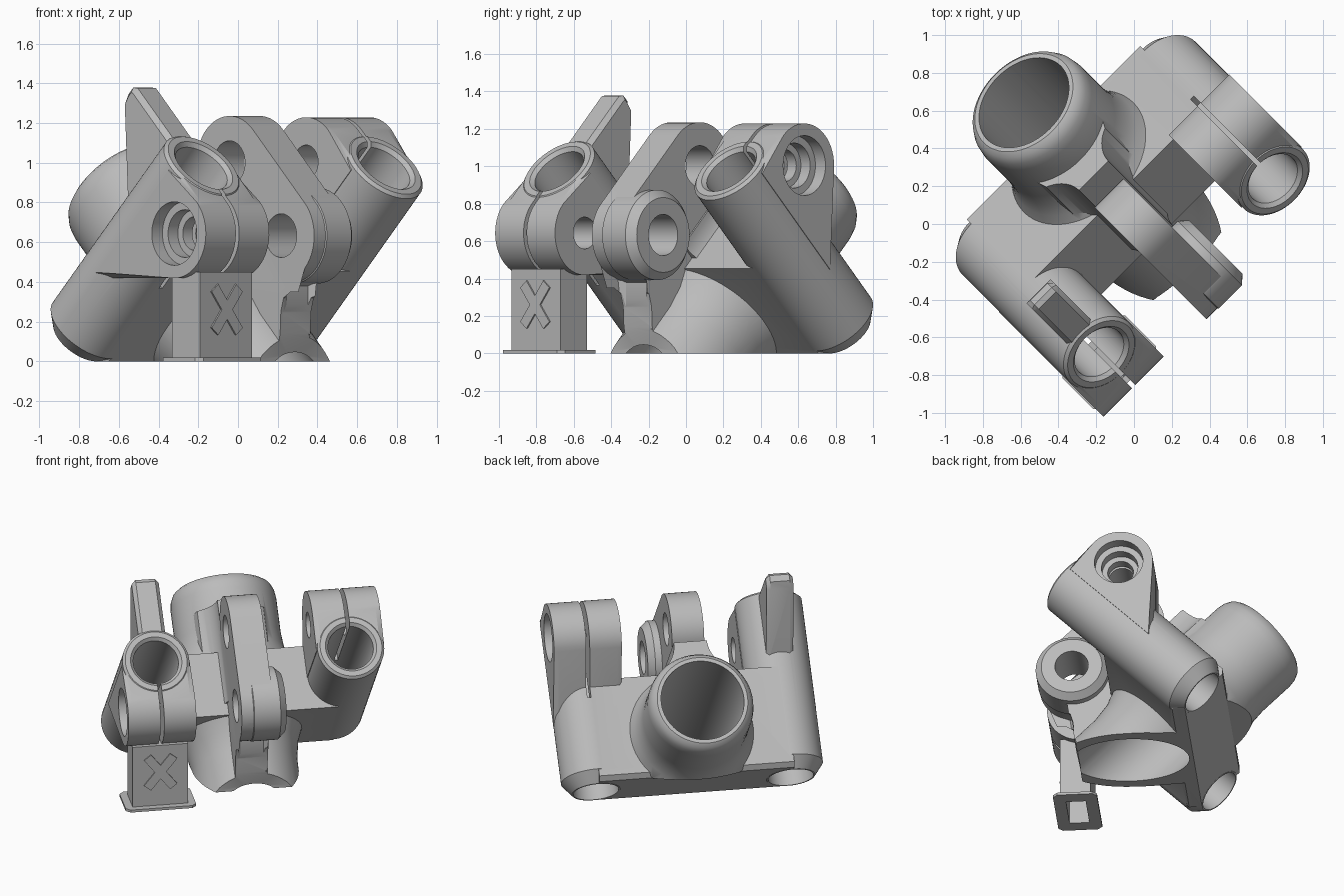
import bpy, bmesh, math
from mathutils import Matrix

if "Cube" in bpy.data.objects:
    bpy.data.objects.remove(bpy.data.objects["Cube"], do_unlink=True)

grey = bpy.data.materials.new("plain_grey")
grey.use_nodes = True
grey.diffuse_color = (0.5, 0.5, 0.5, 1)
grey.node_tree.nodes["Principled BSDF"].inputs["Base Color"].default_value = (0.5, 0.5, 0.5, 1)

# Tilted frame: a runs up the side tubes, q sideways, b up the large socket
H = math.sqrt(0.5)
TILT = Matrix(((0.5, H, -0.5, 0), (-0.5, H, 0.5, 0), (H, 0, H, 0), (0, 0, 0, 1)))
LEVEL = Matrix.Rotation(-math.pi / 4, 4, "Z")
PLACE = {"a": lambda u, v, h: (h, u, v),
         "q": lambda u, v, h: (u, h, v),
         "b": lambda u, v, h: (u, v, h)}


def finish(name, bm, frame=TILT):
    bmesh.ops.recalc_face_normals(bm, faces=bm.faces[:])
    bm.transform(frame)
    mesh = bpy.data.meshes.new(name)
    bm.to_mesh(mesh)
    bm.free()
    mesh.materials.append(grey)
    obj = bpy.data.objects.new(name, mesh)
    bpy.context.scene.collection.objects.link(obj)
    return obj


def lathe(name, axis, u, v, profile, n=64):
    """Turned solid from (radius, height) pairs."""
    bm = bmesh.new()
    rings = []
    for r, h in profile:
        rings.append([bm.verts.new(PLACE[axis](u + r * math.cos(t * math.tau / n),
                                               v + r * math.sin(t * math.tau / n), h))
                      for t in range(n)])
    for low, high in zip(rings, rings[1:]):
        for i in range(n):
            j = (i + 1) % n
            bm.faces.new((low[i], low[j], high[j], high[i]))
    bm.faces.new(rings[0])
    bm.faces.new(rings[-1])
    return finish(name, bm)


def prism(name, axis, pts, lo, hi, bevel=0, frame=TILT):
    """Outline extruded along one axis; rims chamfered except on the closing edge."""
    bm = bmesh.new()
    ends = [[bm.verts.new(PLACE[axis](u, v, h)) for u, v in pts] for h in (lo, hi)]
    caps = [bm.faces.new(e) for e in ends]
    for i in range(len(pts)):
        j = (i + 1) % len(pts)
        bm.faces.new((ends[0][i], ends[0][j], ends[1][j], ends[1][i]))
    if bevel:
        edges = [e for c in caps for e in list(c.edges)[:-1]]
        bmesh.ops.bevel(bm, geom=edges, offset=bevel, segments=1, affect="EDGES")
    return finish(name, bm, frame)


def rect(u0, u1, v0, v1, c=0):
    if not c:
        return [(u0, v0), (u1, v0), (u1, v1), (u0, v1)]
    return [(u0 + c, v0), (u1 - c, v0), (u1, v0 + c), (u1, v1 - c),
            (u1 - c, v1), (u0 + c, v1), (u0, v1 - c), (u0, v0 + c)]


def arc(u, v, r, start, end, steps=20):
    return [(u + r * math.cos(math.radians(start + (end - start) * i / steps)),
             v + r * math.sin(math.radians(start + (end - start) * i / steps)))
            for i in range(steps + 1)]


def tilted(pts):
    """Level (forward, height) points turned into the tilted frame."""
    return [((p + z) * H, (z - p) * H) for p, z in pts]


def combine(target, others, operation):
    bpy.context.view_layer.objects.active = target
    for other in others:
        mod = target.modifiers.new("join", "BOOLEAN")
        mod.operation, mod.solver, mod.object = operation, "EXACT", other
        mod.use_hole_tolerant = operation == "DIFFERENCE"
        bpy.ops.object.modifier_apply(modifier=mod.name)
        bpy.data.objects.remove(other, do_unlink=True)


BACK, TIP, AXIS, PIVOT = -0.28, 0.955, 0.44, 0.725
SIDES = ((-0.61, -1), (0.69, 1))

# Bridge plate between the two side tubes
plate = [(BACK, 0.22), (0.42, 0.22), (0.42, 0.66), (BACK + 0.03, 0.66), (BACK, 0.63)]
body = prism("clamp_body", "q", plate, -0.61, 0.69)
adds, cuts = [], []

# Large socket with flared root and rounded rim, trimmed behind the plate
socket = lathe("socket", "b", 0.015, 0.042,
               [(0.345, -0.7), (0.35, 0), (0.37, 0.13), (0.41, 0.23), (0.42, 0.64),
                (0.385, 0.71), (0.36, 0.78), (0.35, 0.88), (0.35, 1.13),
                (0.343, 1.18), (0.325, 1.22), (0.3, 1.24)])
behind = [(-2, -1), (BACK + 0.005, -1), (BACK + 0.005, 0.62), (-0.42, 0.84), (-2, 0.84)]
combine(socket, [prism("back_trim", "q", behind, -2, 2)], "DIFFERENCE")
adds.append(socket)

# Trim the underside level and the waisted front of the toe
cuts.append(prism("ground_trim", "q", [(-3, 3), (-3, -3), (3, -3)], -2, 2))
waist = tilted([(0.355, -0.1), (0.36, 0.03), (0.385, 0.14), (0.39, 0.25), (0.41, 0.32),
                (0.46, 0.35), (1, 0.35), (1, -0.1)])
cuts.append(prism("waist_trim", "q", waist, -0.33, 0.6))
cuts.append(lathe("socket_bore", "b", 0.015, 0.042, [(0.275, -1.2), (0.275, 1.5)]))

for q, s in SIDES:
    # Side tube, chamfered at its lower end, with its split clamp ear
    adds.append(lathe("side_tube", "a", q, AXIS,
                      [(0.16, BACK - 0.001), (0.222, BACK + 0.08),
                       (0.222, TIP - 0.015), (0.205, TIP)]))
    curve = arc(PIVOT, 0.255, 0.225, 0, 135)
    u, v = curve[-1]
    ear = [(PIVOT + 0.225, 0)] + curve + [(u - v, 0)]
    ear = [(u, AXIS + s * v) for u, v in ear]
    adds.append(prism("clamp_ear", "q", ear, q - 0.226, q + 0.226, 0.03))
    # Tube bore, bolt hole, stepped bolt seat and slit
    cuts.append(lathe("tube_bore", "a", q, AXIS,
                      [(0.15, -0.8), (0.15, TIP - 0.02), (0.18, TIP + 0.01), (0.18, 1.3)]))
    b = AXIS + s * 0.255
    cuts.append(lathe("bolt_hole", "q", PIVOT, b, [(0.085, q - 0.4), (0.085, q + 0.4)]))
    cuts.append(lathe("bolt_seat", "q", PIVOT, b,
                      [(0.12, q + s * 0.08), (0.12, q + s * 0.15), (0.16, q + s * 0.15),
                       (0.16, q + s * 0.4)]))
    slit = [(0.3, AXIS), (1.2, AXIS), (1.2, AXIS + s * 0.7), (0.3, AXIS + s * 0.7)]
    cuts.append(prism("slit", "q", slit, q - 0.012, q + 0.012))

# Tapered lever post on the right tube
post = [(0.36, 0.5), (0.84, 0.99), (0.88, 1.025), (0.925, 1.025), (0.945, 1.0), (0.945, 0.45)]
adds.append(prism("lever_post", "q", post, -0.7, -0.52, 0.025))

# Central rib: upper and lower lugs and the strut down to the toe
rib = arc(PIVOT, 0.17, 0.235, -125, 0) + arc(PIVOT, 0.69, 0.235, 0, 135)
rib += [(0.25, 0.55), (0.2, 0.1)]
rib += tilted([(0.1, -0.05), (0.4, -0.05), (0.4, 0.38)])
adds.append(prism("centre_rib", "q", rib, -0.085, 0.13, 0.03))
adds.append(lathe("lower_lug", "q", PIVOT, 0.17,
                  [(0.2, -0.03), (0.241, 0.0), (0.241, 0.175), (0.2, 0.22)]))

# Curved web joining the rib to the socket
web = [(0.2, -0.22), (0.2, 0.3)] + arc(0.52, 0.36, 0.22, 210, 270, 10)
web += arc(0.52, -0.3, 0.22, 90, 150, 10)
adds.append(prism("web", "b", web, 0.3, 0.99))

for b in (0.17, 0.69):
    cuts.append(lathe("lug_hole", "q", PIVOT, b, [(0.11, -0.3), (0.11, 0.4)]))

combine(body, adds, "UNION")
combine(body, cuts, "DIFFERENCE")

# Hollow support foot under the right clamp
foot = prism("support_column", "b", rect(0.325, 0.525, -0.795, -0.425), 0, 0.45, 0, LEVEL)
base = prism("support_base", "b", rect(0.28, 0.57, -0.845, -0.375, 0.03), 0, 0.018, 0, LEVEL)
hollow = prism("hollow", "b", rect(0.36, 0.49, -0.75, -0.47), -0.1, 0.4, 0, LEVEL)
combine(foot, [base], "UNION")
combine(foot, [hollow], "DIFFERENCE")

# Raised cross on the front of the foot
for s in (-1, 1):
    turn = Matrix.Translation((0, -0.61, 0.26)) @ Matrix.Rotation(s * 0.9, 4, "X")
    prism("cross_bar", "a", rect(-0.14, 0.14, -0.03, 0.03), 0.52, 0.534, 0, LEVEL @ turn)

# Smooth the round surfaces, keep edges crisp
bpy.ops.object.select_all(action="DESELECT")
body.select_set(True)
bpy.context.view_layer.objects.active = body
bpy.ops.object.shade_smooth_by_angle(angle=math.radians(28))
